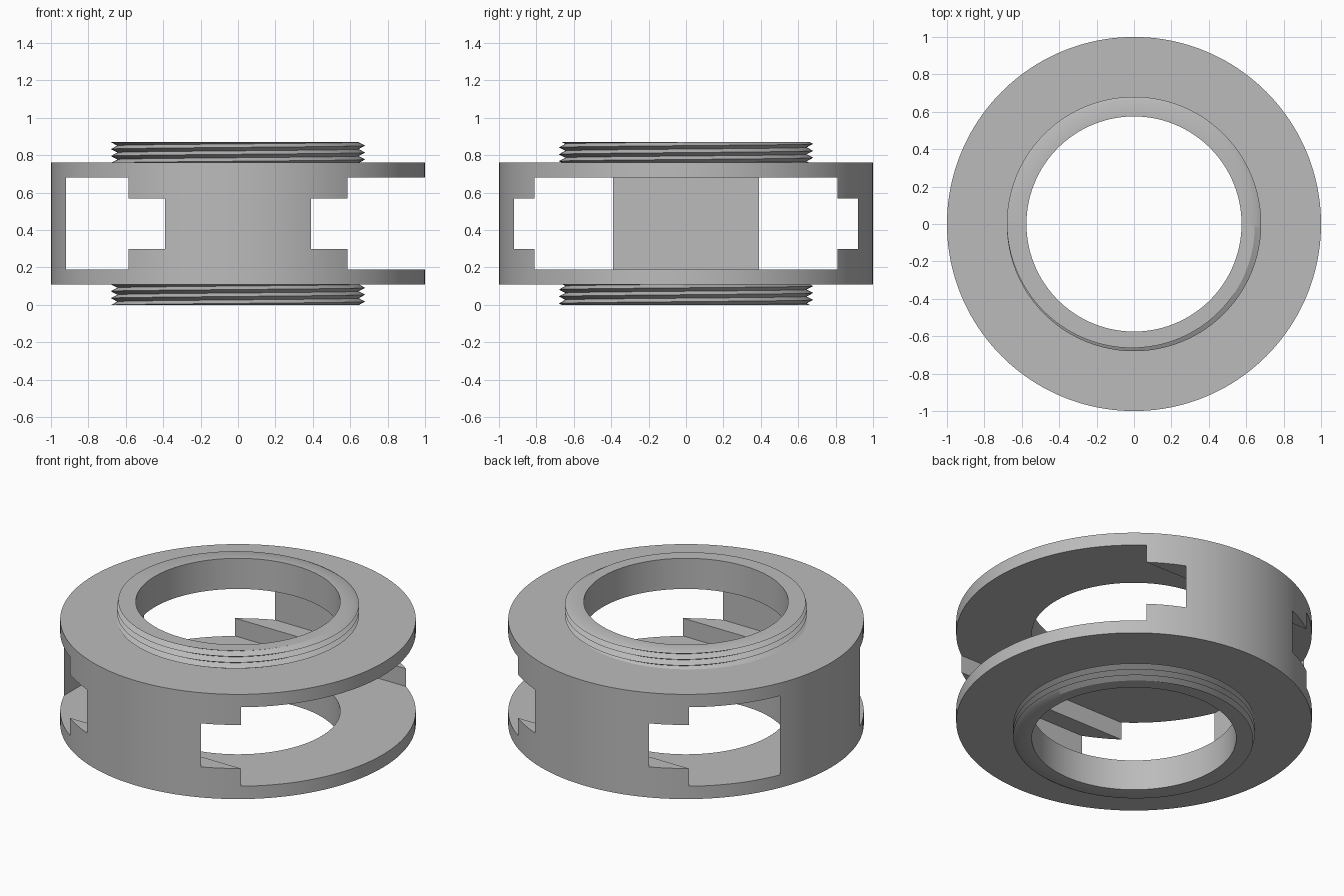
import bpy, bmesh, math

SEGS = 160
BORE = 0.575
TOP = 0.87
LOWER, UPPER = 0.11, 0.76        # flange outer faces

cube = bpy.data.objects.get("Cube")
if cube:
    bpy.data.objects.remove(cube, do_unlink=True)

grey = bpy.data.materials.new("plain_grey")
grey.use_nodes = True
colour = (0.5, 0.5, 0.5, 1)
grey.diffuse_color = colour
grey.node_tree.nodes["Principled BSDF"].inputs["Base Color"].default_value = colour


def revolve(name, profile_at):
    """Sweep a closed (radius, z) profile, which may vary with angle, round z."""
    bm = bmesh.new()
    columns = []
    for s in range(SEGS + 1):
        a = 2 * math.pi * s / SEGS
        columns.append([bm.verts.new((r * math.cos(a), r * math.sin(a), z))
                        for r, z in profile_at(s / SEGS)])
    for c, d in zip(columns, columns[1:]):
        for i in range(len(c)):
            j = (i + 1) % len(c)
            bm.faces.new((c[i], d[i], d[j], c[j]))
    bmesh.ops.remove_doubles(bm, verts=bm.verts, dist=1e-5)
    bmesh.ops.recalc_face_normals(bm, faces=bm.faces)
    mesh = bpy.data.meshes.new(name)
    bm.to_mesh(mesh)
    bm.free()
    mesh.materials.append(grey)
    obj = bpy.data.objects.new(name, mesh)
    bpy.context.collection.objects.link(obj)
    return obj


def activate(obj):
    bpy.ops.object.select_all(action='DESELECT')
    obj.select_set(True)
    bpy.context.view_layer.objects.active = obj


def cut_box(obj, lo, hi):
    """Remove an axis-aligned box from the object."""
    bpy.ops.mesh.primitive_cube_add(size=1, location=[(a + b) / 2 for a, b in zip(lo, hi)])
    cutter = bpy.context.object
    cutter.name = "slot_cutter"
    cutter.scale = [b - a for a, b in zip(lo, hi)]
    cutter.hide_render = True
    cutter.data.materials.append(grey)
    mod = obj.modifiers.new("slot", 'BOOLEAN')
    mod.operation = 'DIFFERENCE'
    mod.solver = 'EXACT'
    mod.object = cutter
    activate(obj)
    bpy.ops.object.modifier_apply(modifier=mod.name)
    bpy.data.objects.remove(cutter, do_unlink=True)


# Drum body with a T-shaped slot, open towards +x
body = revolve("slotted_body", lambda t: [(BORE, LOWER), (1, LOWER), (1, UPPER), (BORE, UPPER)])
cut_box(body, (-0.92, -0.81, 0.19), (1.2, 0.81, 0.68))
cut_box(body, (-0.92, -0.92, 0.30), (1.2, 0.92, 0.57))


# Helical threaded collars
def thread_profile(z0, z1, pitch=0.037, root=0.645, crest=0.68):
    def profile(t):
        start = z1 + (t - 0.5) * pitch      # a crest meets the top edge on the -x side
        points = [(BORE, z0)]
        for k in range(-9, 4):              # alternate crests and roots
            z = min(max(start + k * pitch / 2, z0), z1)
            turn = ((z - start) / pitch) % 1
            points.append((root + (crest - root) * abs(1 - 2 * turn), z))
        return points + [(BORE, z1)]
    return profile


collars = [revolve("lower_threaded_collar", thread_profile(0, LOWER)),
           revolve("upper_threaded_collar", thread_profile(UPPER, TOP))]

for obj in [body] + collars:
    activate(obj)
    bpy.ops.object.shade_smooth_by_angle(angle=math.radians(30))
